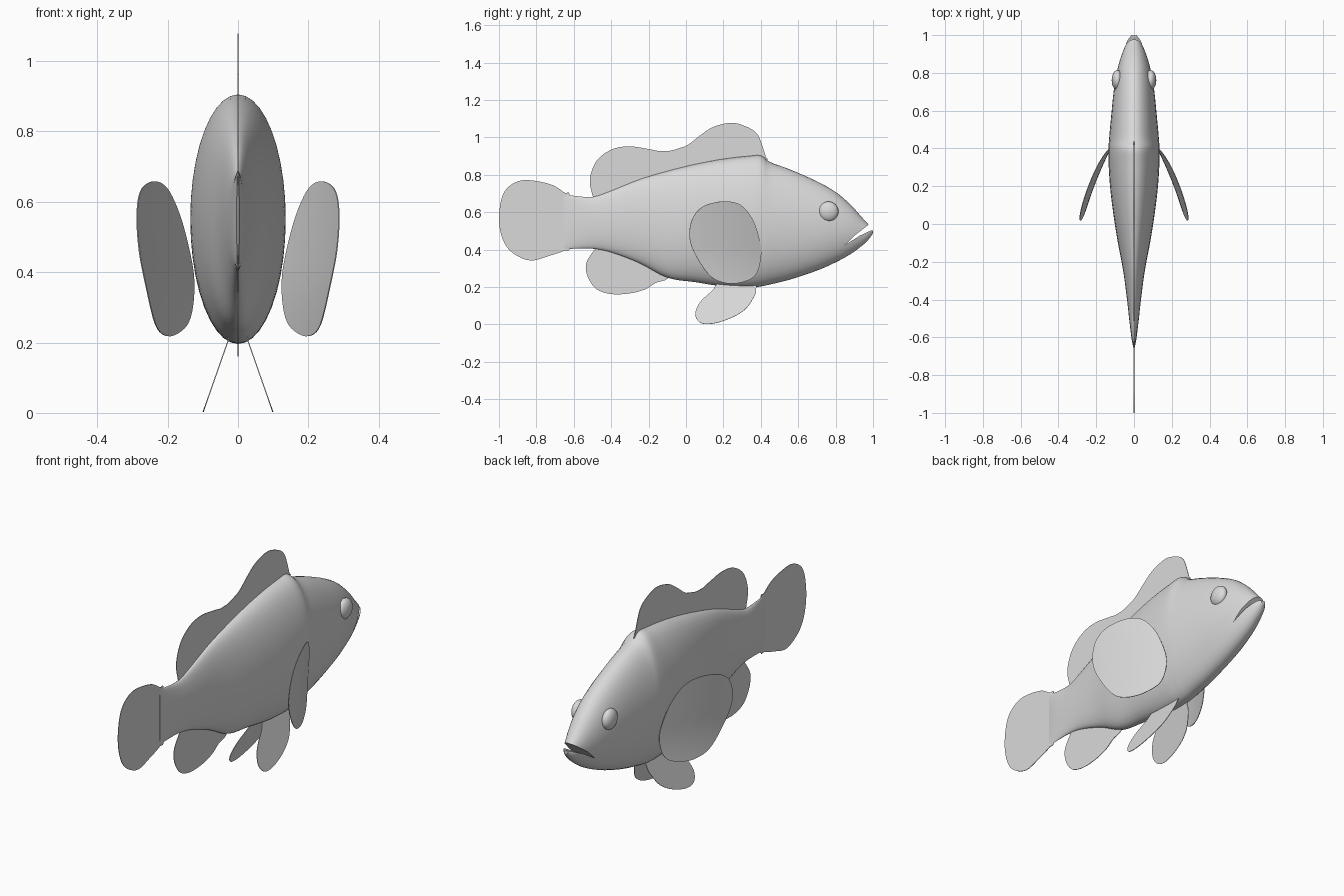
import bpy, bmesh, math

if "Cube" in bpy.data.objects:
    bpy.data.objects.remove(bpy.data.objects["Cube"])

grey = bpy.data.materials.new("fish grey")
grey.diffuse_color = (0.7, 0.7, 0.7, 1)
grey.use_nodes = True
grey.node_tree.nodes["Principled BSDF"].inputs["Base Color"].default_value = grey.diffuse_color


def add_object(name, bm):
    bmesh.ops.recalc_face_normals(bm, faces=bm.faces)
    me = bpy.data.meshes.new(name)
    bm.to_mesh(me)
    bm.free()
    ob = bpy.data.objects.new(name, me)
    bpy.context.collection.objects.link(ob)
    me.materials.append(grey)
    return ob


def select(ob):
    bpy.ops.object.select_all(action='DESELECT')
    ob.select_set(True)
    bpy.context.view_layer.objects.active = ob


def smooth(ob, angle=35):
    select(ob)
    bpy.ops.object.shade_smooth_by_angle(angle=math.radians(angle))


def spline(pts, steps, closed):
    """Catmull-Rom curve through tuples of any length."""
    n, out = len(pts), []
    for i in range(n if closed else n - 1):
        if closed:
            q = [pts[(i + k) % n] for k in (-1, 0, 1, 2)]
        else:
            q = [pts[min(max(i + k, 0), n - 1)] for k in (-1, 0, 1, 2)]
        for s in range(steps):
            t = s / steps
            out.append(tuple(0.5 * (2 * b + (c - a) * t + (2 * a - 5 * b + 4 * c - d) * t * t
                                    + (3 * b - a - 3 * c + d) * t ** 3) for a, b, c, d in zip(*q)))
    if not closed:
        out.append(pts[-1])
    return out


# Body: elliptical sections lofted along y (y, top, bottom, half width)
stations = [(-0.655, 0.695, 0.40, 0.004), (-0.6, 0.688, 0.405, 0.014), (-0.5, 0.682, 0.405, 0.026),
            (-0.4, 0.715, 0.385, 0.037), (-0.25, 0.775, 0.328, 0.057), (-0.1, 0.82, 0.25, 0.085),
            (0.05, 0.857, 0.226, 0.109), (0.2, 0.885, 0.203, 0.127), (0.33, 0.90, 0.196, 0.135),
            (0.4, 0.903, 0.203, 0.135), (0.45, 0.868, 0.214, 0.132), (0.56, 0.827, 0.241, 0.122),
            (0.7, 0.765, 0.288, 0.108), (0.8, 0.708, 0.332, 0.092), (0.88, 0.64, 0.376, 0.071),
            (0.94, 0.573, 0.42, 0.048), (0.975, 0.535, 0.453, 0.032), (1.0, 0.51, 0.488, 0.012)]
N = 40
bm = bmesh.new()
rings = []
for y, top, bot, w in spline(stations, 4, False):
    mid, h = (top + bot) / 2, (top - bot) / 2
    rings.append([bm.verts.new((w * math.cos(a), y, mid + h * math.sin(a)))
                  for a in (2 * math.pi * k / N for k in range(N))])
for r0, r1 in zip(rings, rings[1:]):
    for k in range(N):
        j = (k + 1) % N
        bm.faces.new((r0[k], r0[j], r1[j], r1[k]))
bm.faces.new(rings[0])
bm.faces.new(rings[-1])
body = add_object("body", bm)

# Mouth: wedge cut between the jaws
wedge = [(0.85, 0.425), (0.91, 0.482), (0.968, 0.527), (1.04, 0.58), (1.04, 0.505), (0.99, 0.503), (0.93, 0.475)]
bm = bmesh.new()
sides = [[bm.verts.new((x, y, z)) for y, z in wedge] for x in (-0.2, 0.2)]
for s in sides:
    bm.faces.new(s)
for k in range(len(wedge)):
    j = (k + 1) % len(wedge)
    bm.faces.new((sides[0][k], sides[0][j], sides[1][j], sides[1][k]))
cutter = add_object("mouth_cutter", bm)
cutter.hide_render = True
mod = body.modifiers.new("mouth", 'BOOLEAN')
mod.operation, mod.solver, mod.object = 'DIFFERENCE', 'EXACT', cutter
select(body)
bpy.ops.object.modifier_apply(modifier="mouth")
bpy.data.objects.remove(cutter)
smooth(body)


def fin(name, outline, x_of=lambda y, z: 0.0, inner=0):
    """Thin sheet from a (y, z) outline; x_of bends it sideways."""
    pts = spline(outline, 5, True)
    n = len(pts)
    cy, cz = sum(p[0] for p in pts) / n, sum(p[1] for p in pts) / n
    bm = bmesh.new()
    loops = []
    for r in range(inner + 1):
        f = 1 - r / (inner + 1)
        loop = [(cy + (y - cy) * f, cz + (z - cz) * f) for y, z in pts]
        loops.append([bm.verts.new((x_of(y, z), y, z)) for y, z in loop])
    for a, b in zip(loops, loops[1:]):
        for k in range(n):
            j = (k + 1) % n
            bm.faces.new((a[k], a[j], b[j], b[k]))
    core = bm.faces.new(loops[-1])
    bmesh.ops.triangulate(bm, faces=[core])
    ob = add_object(name, bm)
    mod = ob.modifiers.new("thickness", 'SOLIDIFY')
    mod.thickness, mod.offset = 0.003, 0
    select(ob)
    bpy.ops.object.modifier_apply(modifier="thickness")
    smooth(ob)
    return ob


# Fins on the centre line
fin("tail_fin", [(-0.62, 0.68), (-0.65, 0.705), (-0.727, 0.75), (-0.86, 0.772), (-0.94, 0.743), (-0.984, 0.68),
                 (-1.0, 0.56), (-0.98, 0.455), (-0.93, 0.385), (-0.834, 0.342), (-0.727, 0.368),
                 (-0.65, 0.395), (-0.62, 0.42)])
fin("dorsal_fin", [(0.405, 0.87), (0.415, 0.905), (0.406, 0.963), (0.37, 1.03), (0.29, 1.07), (0.225, 1.077),
                   (0.14, 1.053), (0.075, 1.01), (-0.005, 0.952), (-0.112, 0.925), (-0.19, 0.936),
                   (-0.30, 0.952), (-0.396, 0.936), (-0.476, 0.877), (-0.513, 0.786), (-0.505, 0.711),
                   (-0.476, 0.67), (-0.35, 0.70), (0.0, 0.81)])
fin("anal_fin", [(-0.1, 0.26), (-0.166, 0.22), (-0.22, 0.187), (-0.30, 0.166), (-0.396, 0.162), (-0.476, 0.187),
                 (-0.524, 0.25), (-0.535, 0.32), (-0.503, 0.38), (-0.46, 0.41), (-0.3, 0.38)])

# Paired fins and eyes
pectoral = [(0.198, 0.658), (0.29, 0.64), (0.353, 0.567), (0.39, 0.465), (0.402, 0.374), (0.38, 0.278),
            (0.33, 0.235), (0.235, 0.218), (0.14, 0.25), (0.064, 0.348), (0.02, 0.455), (0.032, 0.56), (0.09, 0.63)]
pelvic = [(0.36, 0.225), (0.375, 0.19), (0.365, 0.15), (0.316, 0.08), (0.235, 0.032), (0.14, 0.004), (0.075, 0.01),
          (0.05, 0.055), (0.075, 0.118), (0.14, 0.18), (0.19, 0.225)]


def pectoral_x(y, z):
    d = 0.4 - y
    return 0.13 + 0.5 * d - 0.3 * d * d + 0.1 * (z - 0.42) + 0.4 * max(0, 0.42 - z) ** 2


for side, s in (("left", -1), ("right", 1)):
    fin("pectoral_fin_" + side, pectoral, lambda y, z: s * pectoral_x(y, z), 5)
    fin("pelvic_fin_" + side, pelvic, lambda y, z: s * (0.03 + (0.2 - z) * 0.35))
    bpy.ops.mesh.primitive_uv_sphere_add(segments=32, ring_count=16, location=(s * 0.088, 0.762, 0.604))
    eye = bpy.context.object
    eye.name = "eye_" + side
    eye.scale = (0.03, 0.053, 0.053)
    eye.data.materials.append(grey)
    smooth(eye)
